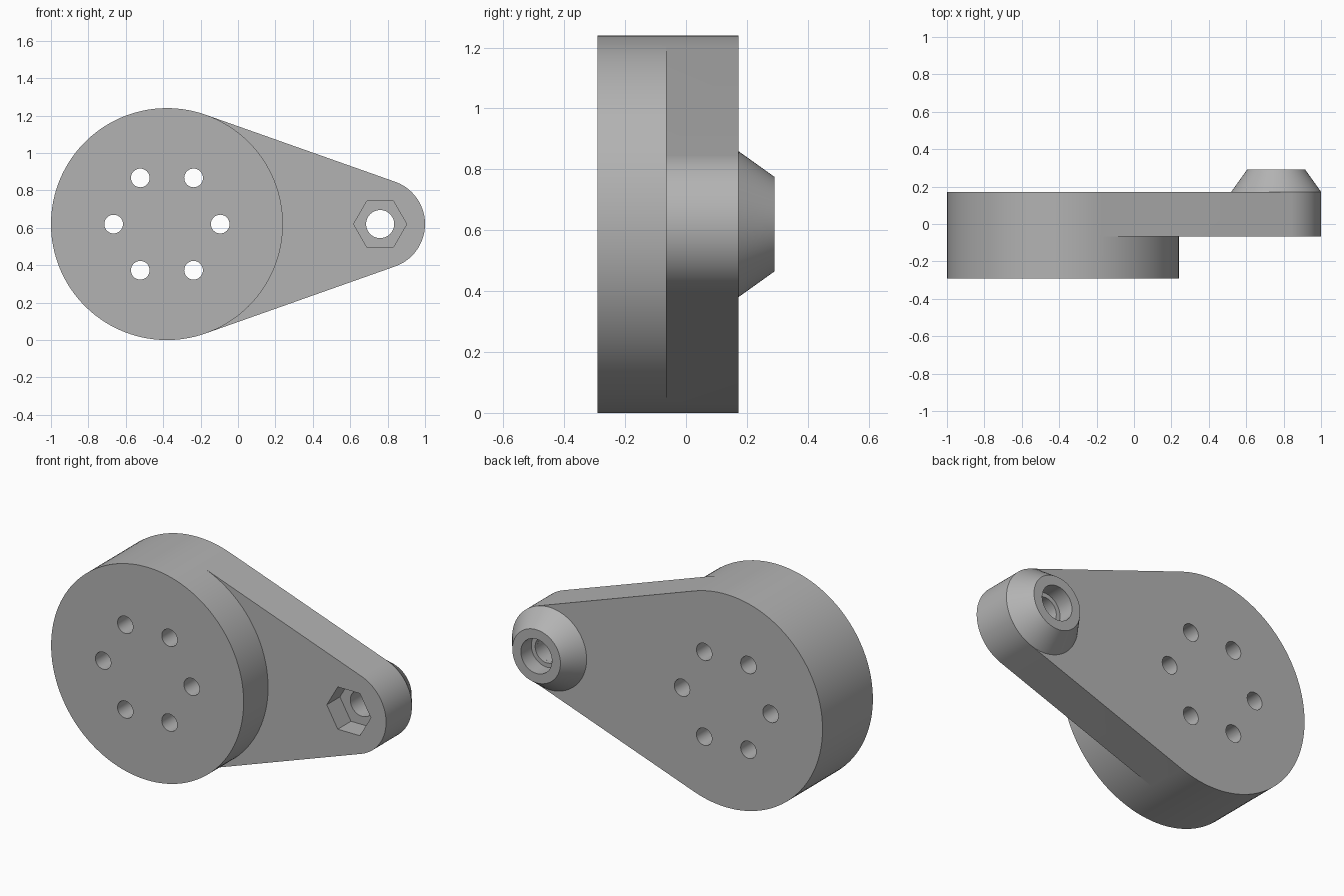
import bpy, bmesh, math
from math import sin, cos, pi

if "Cube" in bpy.data.objects:
    bpy.data.objects.remove(bpy.data.objects["Cube"])

CX, CZ, R = -0.38, 0.62, 0.62        # large disc
EX, ER = 0.76, 0.24                  # small rounded end
FRONT, STEP, BACK, TOP = -0.291, -0.066, 0.172, 0.291
TAN = math.acos((R - ER) / (EX - CX))  # tangent angle of the arm sides

grey = bpy.data.materials.new("grey")
grey.diffuse_color = (0.45, 0.45, 0.45, 1)
grey.use_nodes = True
grey.node_tree.nodes["Principled BSDF"].inputs["Base Color"].default_value = grey.diffuse_color


def finish(name, bm):
    bmesh.ops.recalc_face_normals(bm, faces=bm.faces[:])
    mesh = bpy.data.meshes.new(name)
    bm.to_mesh(mesh)
    bm.free()
    mesh.materials.append(grey)
    ob = bpy.data.objects.new(name, mesh)
    bpy.context.collection.objects.link(ob)
    return ob


def activate(ob):
    bpy.ops.object.select_all(action='DESELECT')
    ob.select_set(True)
    bpy.context.view_layer.objects.active = ob


def arc(cx, r, a0, a1, n):
    return [(cx + r * cos(a0 + (a1 - a0) * i / n),
             CZ + r * sin(a0 + (a1 - a0) * i / n)) for i in range(n + 1)]


def cutter(name, x, z, r, y0, y1, n):
    bm = bmesh.new()
    rings = [[bm.verts.new((x + r * cos(2 * pi * i / n), y, z + r * sin(2 * pi * i / n)))
              for i in range(n)] for y in (y0, y1)]
    for ring in rings:
        bm.faces.new(ring)
    for i in range(n):
        j = (i + 1) % n
        bm.faces.new((rings[0][i], rings[0][j], rings[1][j], rings[1][i]))
    ob = finish(name, bm)
    ob.hide_render = True
    return ob


# Body: disc and tapered arm share the outer left arc
bm = bmesh.new()


def row(pts, y):
    return [bm.verts.new((x, y, z)) for x, z in pts]


def wall(a, b):
    for i in range(len(a) - 1):
        bm.faces.new((a[i], a[i + 1], b[i + 1], b[i]))


left = arc(CX, R, TAN, 2 * pi - TAN, 76)
right = arc(CX, R, -TAN, TAN, 50)
end = arc(EX, ER, -TAN, TAN, 40)
lf, lb = row(left, FRONT), row(left, BACK)
rf, rs = row(right[1:-1], FRONT), row(right, STEP)
es, eb = row(end, STEP), row(end, BACK)
rf = [lf[-1]] + rf + [lf[0]]
wall(rf, rs)                                     # exposed disc side
wall([rs[0]] + es + [rs[-1]], [lb[-1]] + eb + [lb[0]])  # arm side
bm.faces.new([rs[-1], lb[0], lb[1], lf[1], lf[0]])      # left side
for i in range(1, len(left) - 2):
    bm.faces.new((lf[i], lf[i + 1], lb[i + 1], lb[i]))
bm.faces.new([lf[-2], lf[-1], rs[0], lb[-1], lb[-2]])
bm.faces.new(lf + rf[1:-1])                      # disc front
bm.faces.new(lb + eb)                            # flat back
bm.faces.new(es + rs[::-1])                      # arm front
body = finish("body", bm)

# Six through holes, the bolt bore and the hexagonal nut pocket
cuts = [cutter("mount_hole_cutter", CX + 0.285 * cos(k * pi / 3),
               CZ + 0.285 * sin(k * pi / 3), 0.05, -0.5, 0.5, 32) for k in range(6)]
cuts.append(cutter("bore_cutter", EX, CZ, 0.075, -0.5, 0.5, 48))
cuts.append(cutter("nut_pocket_cutter", EX, CZ, 0.142, -0.2, 0.055, 6))
activate(body)
for c in cuts:
    mod = body.modifiers.new("cut", 'BOOLEAN')
    mod.operation = 'DIFFERENCE'
    mod.solver = 'EXACT'
    mod.object = c
    bpy.ops.object.modifier_apply(modifier=mod.name)
for c in cuts:
    bpy.data.objects.remove(c)

# Conical boss on the back with a counterbored hole
bm = bmesh.new()
profile = [(ER, BACK), (0.155, TOP), (0.1, TOP), (0.1, 0.195), (0.075, 0.195), (0.075, BACK)]
N = 96
rings = [[bm.verts.new((EX + r * cos(2 * pi * i / N), y, CZ + r * sin(2 * pi * i / N)))
          for i in range(N)] for r, y in profile]
for k in range(len(rings)):
    a, b = rings[k], rings[(k + 1) % len(rings)]
    for i in range(N):
        j = (i + 1) % N
        bm.faces.new((a[i], a[j], b[j], b[i]))
boss = finish("boss", bm)

for ob in (body, boss):
    activate(ob)
    bpy.ops.object.shade_smooth_by_angle(angle=math.radians(30))
